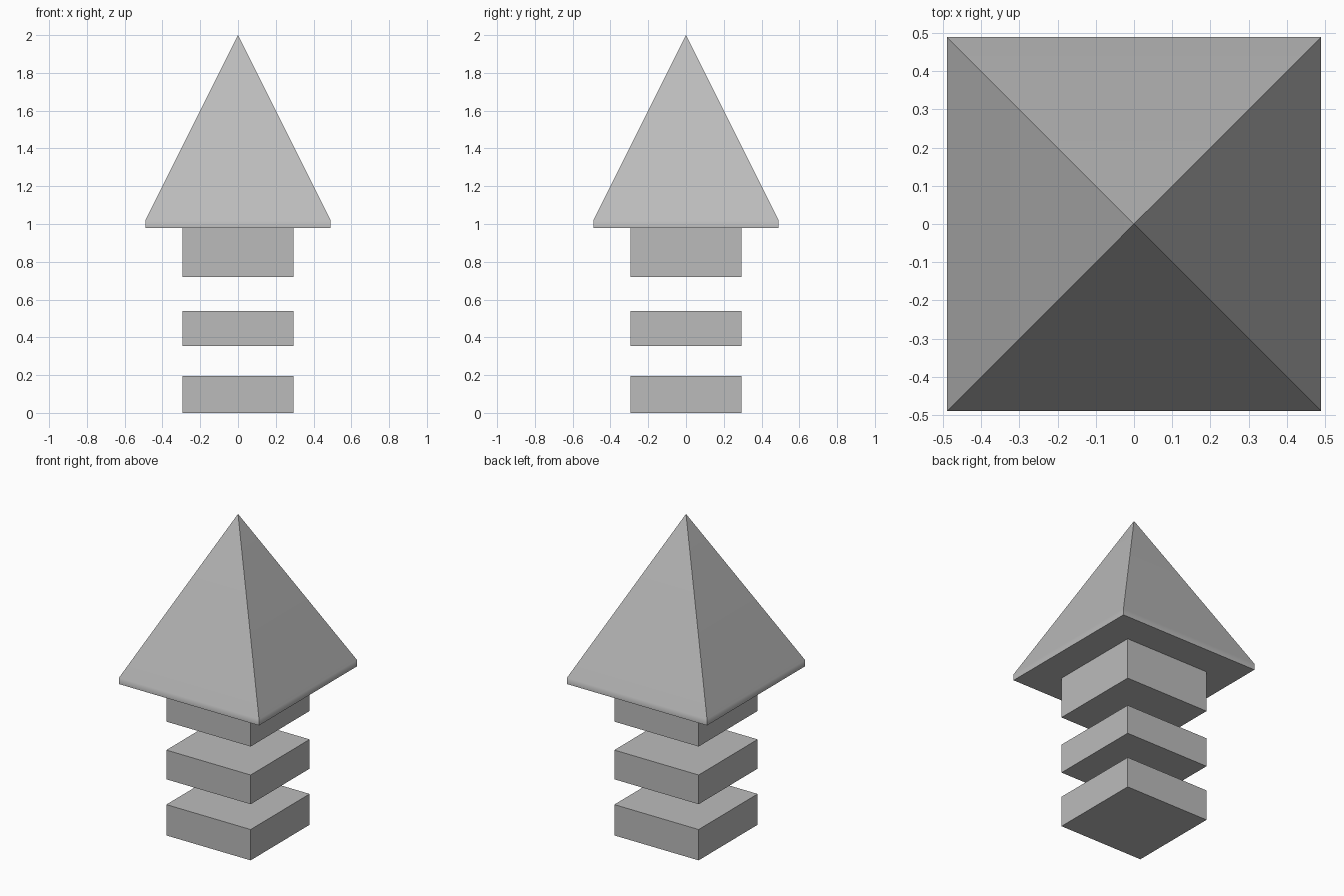
import bpy
import bmesh
import math

cube = bpy.data.objects.get("Cube")
if cube:
    bpy.data.objects.remove(cube, do_unlink=True)

GREY = (0.5, 0.5, 0.5, 1.0)
grey = bpy.data.materials.new("plain grey")
grey.use_nodes = True
grey.diffuse_color = GREY
for node in grey.node_tree.nodes:
    if node.type == 'BSDF_PRINCIPLED':
        node.inputs["Base Color"].default_value = GREY


def make_object(name, bm):
    bmesh.ops.recalc_face_normals(bm, faces=bm.faces)
    mesh = bpy.data.meshes.new(name)
    bm.to_mesh(mesh)
    bm.free()
    mesh.materials.append(grey)
    obj = bpy.data.objects.new(name, mesh)
    bpy.context.collection.objects.link(obj)
    return obj


def square_block(name, half, bottom, top):
    bm = bmesh.new()
    bmesh.ops.create_cube(bm, size=1)
    bmesh.ops.scale(bm, vec=(2 * half, 2 * half, top - bottom), verts=bm.verts)
    bmesh.ops.translate(bm, vec=(0, 0, (bottom + top) / 2), verts=bm.verts)
    return make_object(name, bm)


# Three square blocks of the broken shaft
square_block("lower_slab", 0.295, 0, 0.195)
square_block("middle_slab", 0.295, 0.355, 0.54)
square_block("upper_block", 0.295, 0.72, 0.99)

# Pyramid head: a thin square rim rising to a point
HALF, RIM_BOTTOM, RIM_TOP, TIP = 0.49, 0.98, 1.02, 2.0
bm = bmesh.new()
corners = [(-HALF, -HALF), (HALF, -HALF), (HALF, HALF), (-HALF, HALF)]
low = [bm.verts.new((x, y, RIM_BOTTOM)) for x, y in corners]
high = [bm.verts.new((x, y, RIM_TOP)) for x, y in corners]
tip = bm.verts.new((0, 0, TIP))
bm.faces.new(low[::-1])
for i in range(4):
    j = (i + 1) % 4
    bm.faces.new((low[i], low[j], high[j], high[i]))
    bm.faces.new((high[i], high[j], tip))
head = make_object("pyramid_head", bm)

# Soft shading between rim and slope, sharp corners elsewhere
bpy.ops.object.select_all(action='DESELECT')
head.select_set(True)
bpy.context.view_layer.objects.active = head
bpy.ops.object.shade_smooth_by_angle(angle=math.radians(30))
weighted = head.modifiers.new("area_weighted_shading", 'WEIGHTED_NORMAL')
weighted.mode = 'FACE_AREA'
weighted.keep_sharp = True
